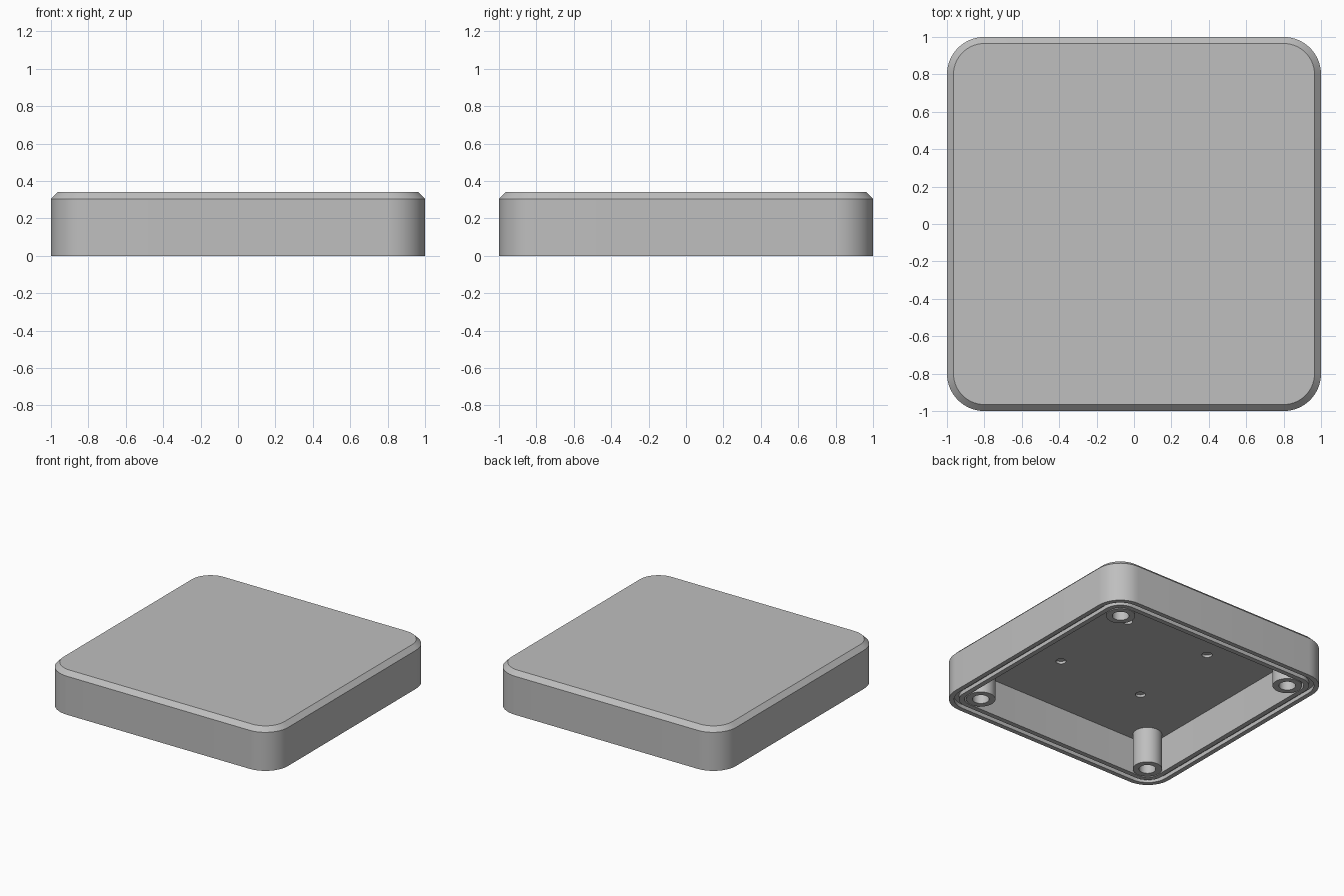
import bpy, bmesh
from math import cos, sin, pi

default = bpy.data.objects.get("Cube")
if default:
    bpy.data.objects.remove(default, do_unlink=True)

# Single plastic colour
plastic = bpy.data.materials.new("grey_plastic")
plastic.use_nodes = True
GREY = (0.52, 0.52, 0.52, 1)
plastic.diffuse_color = GREY
plastic.node_tree.nodes["Principled BSDF"].inputs["Base Color"].default_value = GREY

HEIGHT = 0.34
CHAMFER = 0.035
CORNER = 0.2
WALL = 0.11
CEILING = 0.285


def rounded_square(inset, z, steps=14):
    """Points of the square outline, offset inwards by inset."""
    centre, radius = 1 - CORNER, CORNER - inset
    points = []
    for quarter, (sx, sy) in enumerate([(1, 1), (-1, 1), (-1, -1), (1, -1)]):
        for i in range(steps + 1):
            a = (quarter + i / steps) * pi / 2
            points.append((sx * centre + radius * cos(a),
                           sy * centre + radius * sin(a), z))
    return points


def circle(cx, cy, radius, z, steps=40):
    return [(cx + radius * cos(2 * pi * i / steps),
             cy + radius * sin(2 * pi * i / steps), z) for i in range(steps)]


def loft(name, rings):
    """Join successive rings with quads and cap both ends."""
    bm = bmesh.new()
    loops = [[bm.verts.new(p) for p in ring] for ring in rings]
    for low, high in zip(loops, loops[1:]):
        for i in range(len(low)):
            j = (i + 1) % len(low)
            bm.faces.new((low[i], low[j], high[j], high[i]))
    bm.faces.new(loops[0])
    bm.faces.new(loops[-1])
    bmesh.ops.recalc_face_normals(bm, faces=bm.faces)
    mesh = bpy.data.meshes.new(name)
    bm.to_mesh(mesh)
    bm.free()
    mesh.materials.append(plastic)
    obj = bpy.data.objects.new(name, mesh)
    bpy.context.collection.objects.link(obj)
    return obj


def activate(obj):
    bpy.ops.object.select_all(action="DESELECT")
    obj.select_set(True)
    bpy.context.view_layer.objects.active = obj


def smooth(obj):
    activate(obj)
    bpy.ops.object.shade_smooth_by_angle()


# Shell: top, chamfer, outer wall, grooved rim, inner wall, ceiling
profile = [(CHAMFER, HEIGHT), (0, HEIGHT - CHAMFER), (0, 0),
           (0.036, 0), (0.036, 0.03), (0.072, 0.03), (0.072, 0),
           (WALL, 0), (WALL, CEILING)]
shell = loft("lid_shell", [rounded_square(inset, z) for inset, z in profile])

# Shallow round pockets in the ceiling
corners = [(sx, sy) for sx in (-1, 1) for sy in (-1, 1)]
for sx, sy in corners:
    x, y = 0.372 * sx, 0.372 * sy
    cutter = loft("pocket_cutter", [circle(x, y, 0.037, CEILING - 0.02, 24),
                                    circle(x, y, 0.037, CEILING + 0.02, 24)])
    cutter.hide_render = True
    activate(shell)
    cut = shell.modifiers.new("pocket", "BOOLEAN")
    cut.operation = "DIFFERENCE"
    cut.solver = "EXACT"
    cut.object = cutter
    bpy.ops.object.modifier_apply(modifier=cut.name)
    bpy.data.objects.remove(cutter, do_unlink=True)
smooth(shell)

# Hollow screw posts in the corners
for sx, sy in corners:
    x, y = 0.78 * sx, 0.78 * sy
    post = loft("screw_post_" + ("left" if sx > 0 else "right")
                + ("_back" if sy > 0 else "_front"),
                [circle(x, y, r, z) for r, z in
                 ((0.105, CEILING + 0.01), (0.105, 0), (0.06, 0), (0.06, 0.24))])
    smooth(post)
